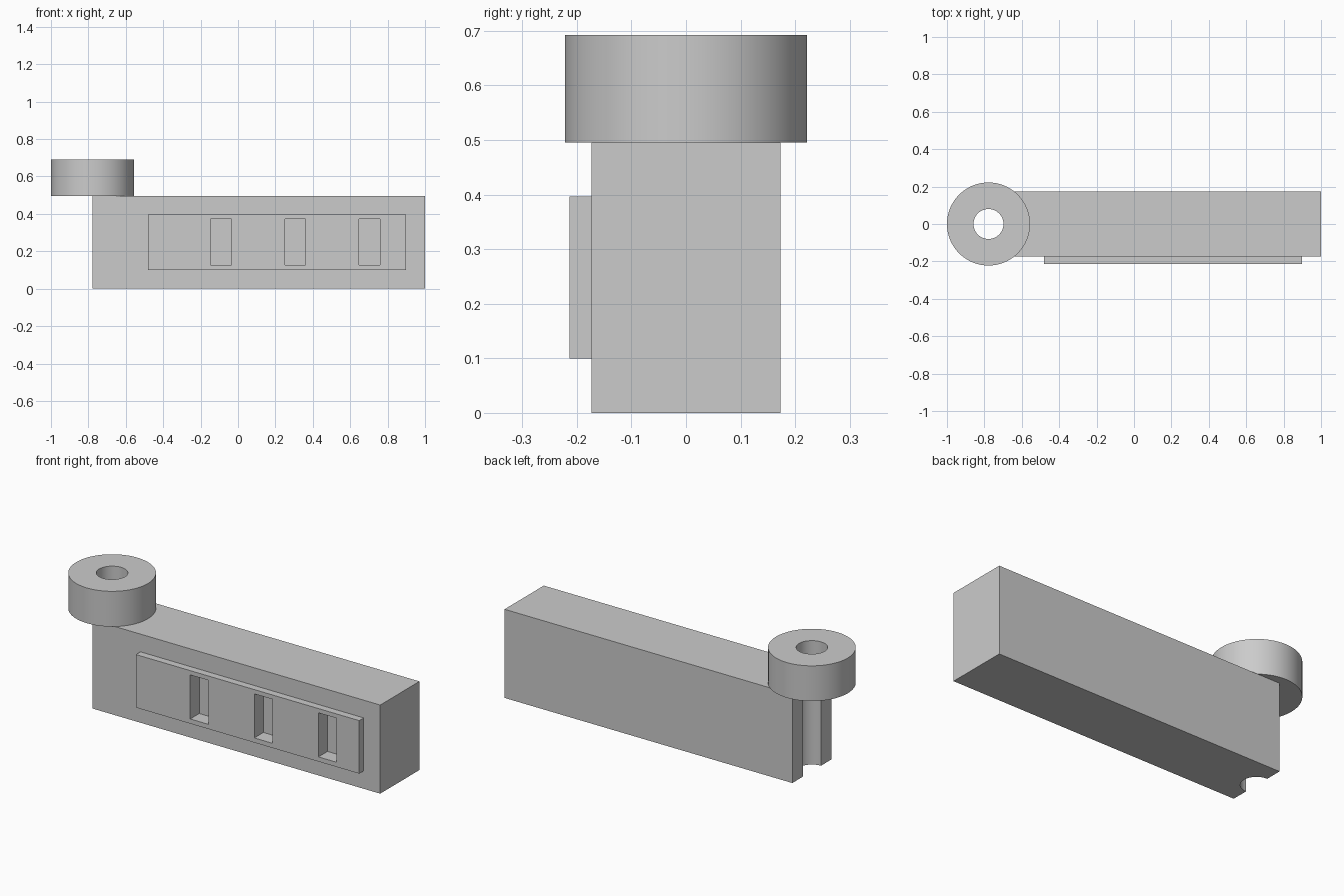
import bpy, math

cube = bpy.data.objects.get("Cube")
if cube:
    bpy.data.objects.remove(cube, do_unlink=True)

grey = bpy.data.materials.new("light_grey")
grey.use_nodes = True
GREY = (0.6, 0.6, 0.6, 1)
grey.diffuse_color = GREY
grey.node_tree.nodes["Principled BSDF"].inputs["Base Color"].default_value = GREY


def box(name, x, y, z):
    """Box given by its (min, max) extent along each axis."""
    bpy.ops.mesh.primitive_cube_add(size=1, location=[sum(r) / 2 for r in (x, y, z)])
    ob = bpy.context.object
    ob.name = name
    ob.scale = [r[1] - r[0] for r in (x, y, z)]
    bpy.ops.object.transform_apply(location=False, rotation=False, scale=True)
    ob.data.materials.append(grey)
    return ob


def cylinder(name, radius, z):
    bpy.ops.mesh.primitive_cylinder_add(
        vertices=96, radius=radius, depth=z[1] - z[0], location=(PIVOT_X, 0, sum(z) / 2))
    ob = bpy.context.object
    ob.name = name
    ob.data.materials.append(grey)
    return ob


def cut(ob, cutters):
    """Subtract the cutters and bake the result into the mesh."""
    bpy.ops.object.select_all(action='DESELECT')
    ob.select_set(True)
    bpy.context.view_layer.objects.active = ob
    for c in cutters:
        mod = ob.modifiers.new("cut", 'BOOLEAN')
        mod.operation = 'DIFFERENCE'
        mod.solver = 'EXACT'
        mod.object = c
        bpy.ops.object.modifier_apply(modifier=mod.name)
    bpy.ops.object.shade_smooth_by_angle(angle=math.radians(30))


PIVOT_X, RING_R, BORE_R = -0.778, 0.222, 0.08
HALF_DEPTH, HEIGHT, TOP = 0.173, 0.495, 0.692
PLATE_FRONT = -0.213

# Main parts
body = box("body", (PIVOT_X, 1), (-HALF_DEPTH, HALF_DEPTH), (0, HEIGHT))
plate = box("front_plate", (-0.482, 0.898), (PLATE_FRONT, -HALF_DEPTH), (0.1, 0.396))
ring = cylinder("pivot_ring", RING_R, (HEIGHT, TOP))

# Bore through the ring and down the end of the body
bore = cylinder("bore_cutter", BORE_R, (-0.1, TOP + 0.1))

# Three slots through the plate and into the body
slots = [box("slot_cutter", (x - 0.056, x + 0.056), (PLATE_FRONT - 0.05, PLATE_FRONT + 0.08),
             (0.126, 0.372)) for x in (-0.09, 0.306, 0.702)]

cut(body, [bore] + slots)
cut(plate, slots)
cut(ring, [bore])

for helper in [bore] + slots:
    bpy.data.objects.remove(helper, do_unlink=True)
